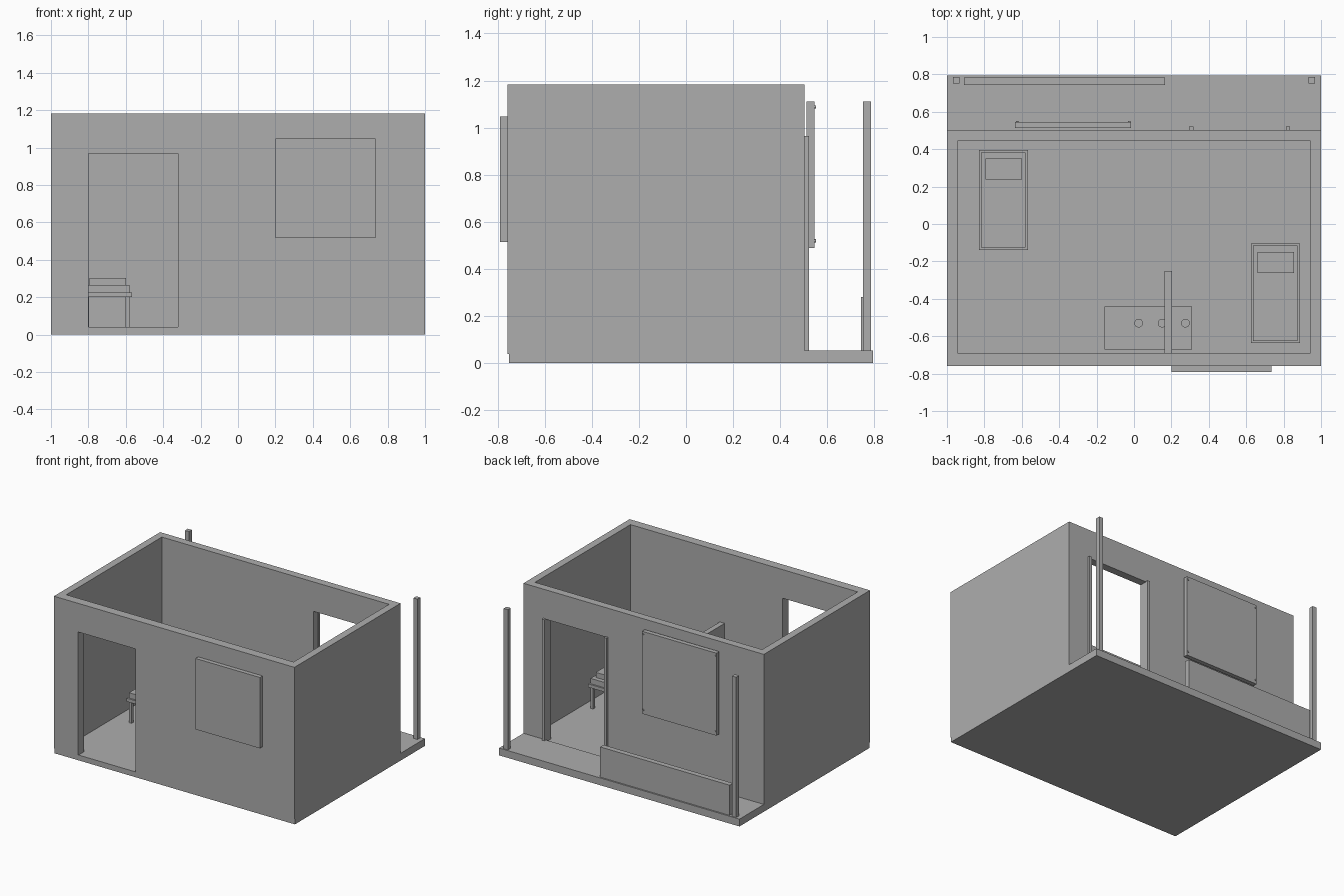
import bpy
import bmesh
from mathutils import Matrix, Vector

old = bpy.data.objects.get("Cube")
if old:
    bpy.data.objects.remove(old, do_unlink=True)

# One plain grey for everything
grey = bpy.data.materials.new("plain_grey")
grey.use_nodes = True
grey.diffuse_color = (0.42, 0.42, 0.42, 1)
bsdf = next(n for n in grey.node_tree.nodes if n.type == 'BSDF_PRINCIPLED')
bsdf.inputs["Base Color"].default_value = grey.diffuse_color


def finish(name, bm):
    mesh = bpy.data.meshes.new(name)
    bm.to_mesh(mesh)
    bm.free()
    mesh.materials.append(grey)
    ob = bpy.data.objects.new(name, mesh)
    bpy.context.collection.objects.link(ob)
    return ob


def box(name, x, y, z):
    """Box from (low, high) pairs along each axis."""
    low, high = (Vector(c) for c in zip(x, y, z))
    size = high - low
    bm = bmesh.new()
    bmesh.ops.create_cube(bm, size=1, matrix=Matrix.Translation((low + high) / 2)
                          @ Matrix.Diagonal((*size, 1)))
    return finish(name, bm)


def cylinder(name, centre, radius, depth, sides=24, along_y=False):
    turn = Matrix.Rotation(1.5708, 4, 'X') if along_y else Matrix.Identity(4)
    bm = bmesh.new()
    bmesh.ops.create_cone(bm, cap_ends=True, segments=sides, radius1=radius,
                          radius2=radius, depth=depth,
                          matrix=Matrix.Translation(centre) @ turn)
    return finish(name, bm)


def cut(ob, cutter):
    mod = ob.modifiers.new("opening", 'BOOLEAN')
    mod.operation = 'DIFFERENCE'
    mod.solver = 'EXACT'
    mod.object = cutter
    bpy.context.view_layer.objects.active = ob
    bpy.ops.object.modifier_apply(modifier=mod.name)
    bpy.data.objects.remove(cutter, do_unlink=True)


FLOOR, PORCH, BACK = 0.04, 0.055, 0.503

# Ground slabs
box("floor", (-1, 1), (-0.752, BACK), (0, FLOOR))
box("porch", (-1, 1), (BACK, 0.793), (0, PORCH))

# Roofless walls with a front and a back doorway
walls = box("walls", (-1, 1), (-0.758, BACK), (FLOOR, 1.183))
cut(walls, box("room_cutter", (-0.945, 0.945), (-0.69, 0.445), (-1, 2)))
cut(walls, box("front_door_cutter", (-0.8, -0.32), (-1, -0.5), (-1, 0.968)))
cut(walls, box("back_door_cutter", (0.315, 0.812), (0.3, 0.7), (-1, 0.962)))

# Strips beside the back doorway
for side, x in (("right", 0.295), ("left", 0.812)):
    box(f"back_door_strip_{side}", (x, x + 0.022), (BACK, 0.522), (PORCH, 0.965))

# Panel on the front wall
box("front_panel", (0.2, 0.735), (-0.79, -0.758), (0.515, 1.048))

# Board on the back wall, with a pin at each corner
box("back_board", (-0.635, -0.015), (0.512, 0.545), (0.49, 1.11))
for x in (-0.625, -0.025):
    for z in (0.52, 1.088):
        cylinder("board_pin", (x, 0.546, z), 0.007, 0.01, 12, along_y=True)

# Porch posts and low parapet
for side in (-1, 1):
    x = 0.95 * side
    box("porch_post", (x - 0.017, x + 0.017), (0.751, 0.785), (PORCH, 1.11))
box("porch_parapet", (-0.91, 0.167), (0.742, 0.782), (PORCH, 0.282))


def bed(name, x, y):
    """Bed with its foot corner at x, y and its pillow towards the back."""
    w, d, inset = 0.262, 0.533, 0.012
    box(f"{name}_frame", (x, x + w), (y, y + d), (0.2, 0.225))
    box(f"{name}_mattress", (x + inset, x + w - inset),
        (y + inset, y + d - inset), (0.225, 0.265))
    box(f"{name}_pillow", (x + 0.035, x + 0.23), (y + 0.375, y + 0.488), (0.265, 0.303))
    for lx in (x + inset, x + w - inset - 0.022):
        for ly in (y + inset, y + d - inset - 0.022):
            box(f"{name}_leg", (lx, lx + 0.022), (ly, ly + 0.022), (FLOOR, 0.2))


bed("right_bed", -0.83, -0.138)
bed("left_bed", 0.625, -0.637)

# Counter with three round pots, and the partition beside them
box("counter", (-0.157, 0.31), (-0.672, -0.44), (FLOOR, 0.36))
for x in (0.025, 0.15, 0.275):
    cylinder("pot", (x, -0.53, 0.38), 0.023, 0.04)
box("partition", (0.162, 0.202), (-0.69, -0.25), (FLOOR, 0.65))
